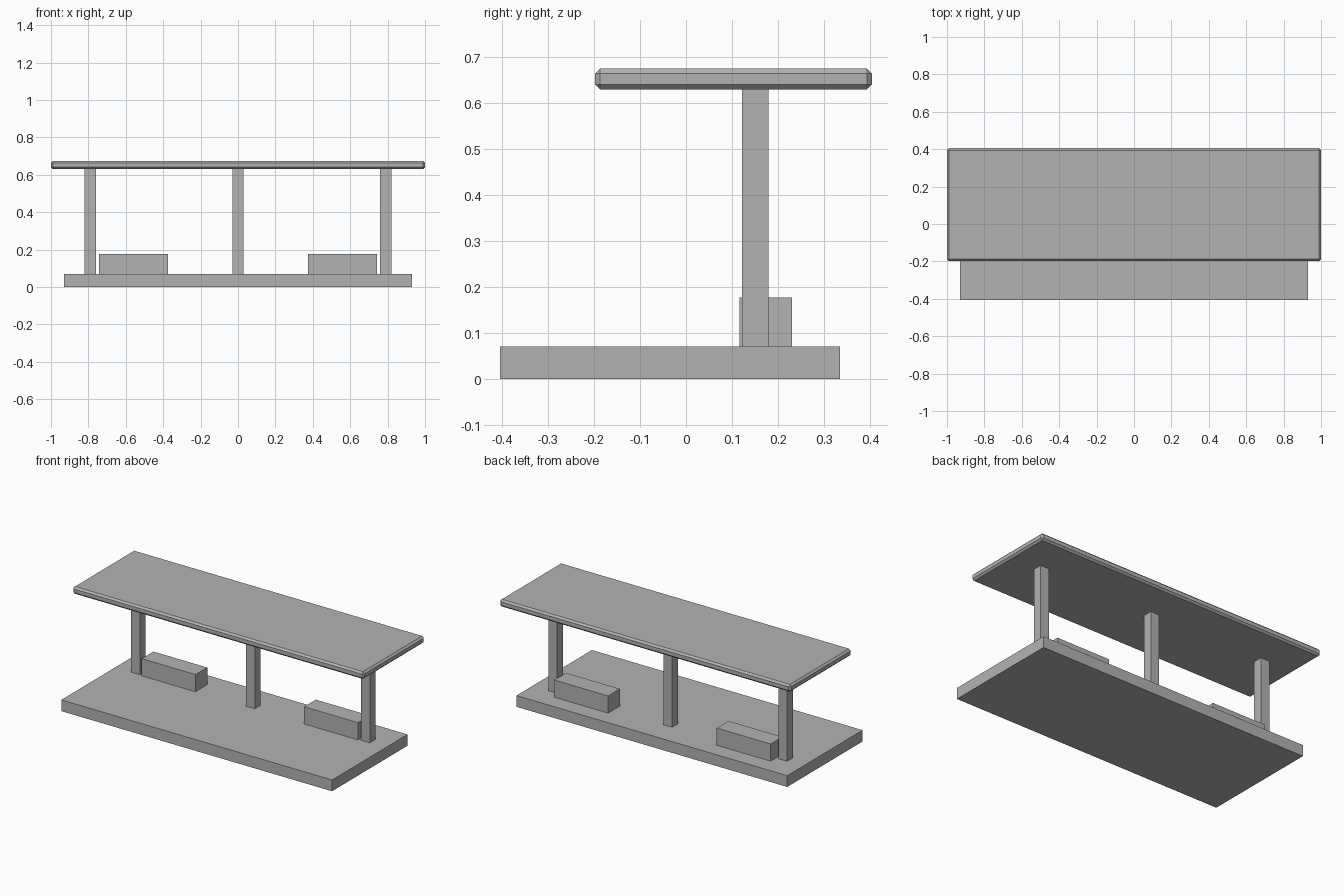
import bpy

if "Cube" in bpy.data.objects:
    bpy.data.objects.remove(bpy.data.objects["Cube"])

grey = bpy.data.materials.new("plain grey")
grey.diffuse_color = (0.45, 0.45, 0.45, 1)
grey.use_nodes = True
grey.node_tree.nodes["Principled BSDF"].inputs["Base Color"].default_value = grey.diffuse_color


def box(name, x, y, z, bevel=0):
    """Box spanning the given (min, max) ranges, with an optional chamfer."""
    spans = (x, y, z)
    bpy.ops.mesh.primitive_cube_add(size=1, location=[(a + b) / 2 for a, b in spans])
    obj = bpy.context.object
    obj.name = name
    obj.scale = [b - a for a, b in spans]
    bpy.ops.object.transform_apply(location=False, rotation=False, scale=True)
    obj.data.materials.append(grey)
    if bevel:
        mod = obj.modifiers.new("chamfer", 'BEVEL')
        mod.width = bevel
        mod.segments = 1
    return obj


# Platform slab
box("platform", (-0.93, 0.93), (-0.405, 0.335), (0, 0.07))

# Canopy roof with chamfered edges
box("roof", (-1, 1), (-0.198, 0.405), (0.63, 0.675), 0.011)

# Row of three posts
for label, x in (("left", -0.79), ("centre", 0), ("right", 0.79)):
    box(label + "_post", (x - 0.03, x + 0.03), (0.122, 0.179), (0.07, 0.63))

# Bench blocks between the posts
for label, x in (("left", -0.558), ("right", 0.558)):
    box(label + "_bench", (x - 0.185, x + 0.185), (0.116, 0.231), (0.07, 0.177))
